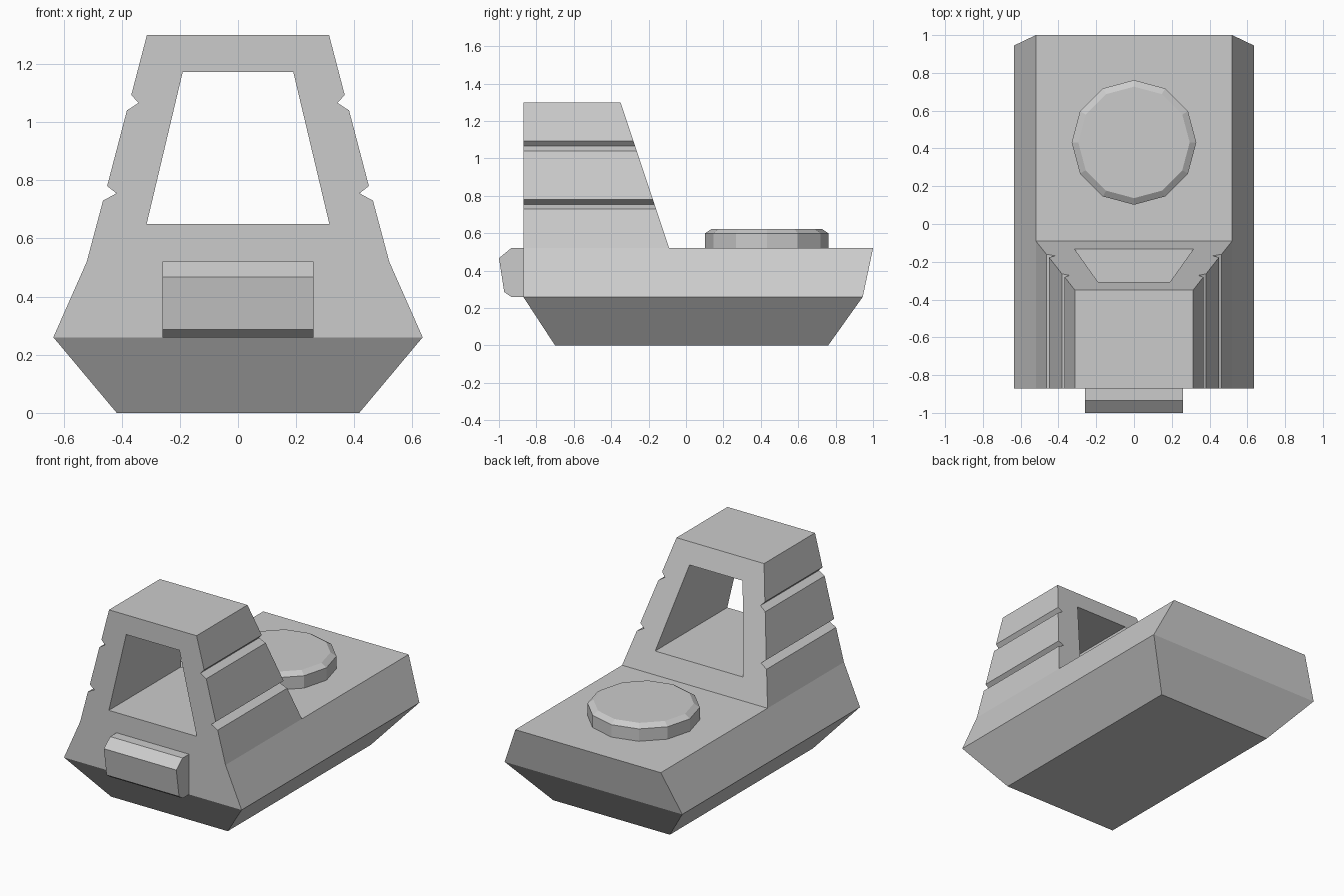
import bpy, bmesh, math

if "Cube" in bpy.data.objects:
    bpy.data.objects.remove(bpy.data.objects["Cube"])


def make(name, verts, faces):
    mesh = bpy.data.meshes.new(name)
    mesh.from_pydata(verts, [], faces)
    bm = bmesh.new()
    bm.from_mesh(mesh)
    bmesh.ops.recalc_face_normals(bm, faces=bm.faces)
    bm.to_mesh(mesh)
    bm.free()
    obj = bpy.data.objects.new(name, mesh)
    bpy.context.collection.objects.link(obj)
    return obj


def bridge(n, start=0, skip=()):
    """Quads joining two consecutive rings of n points."""
    return [(start + i, start + (i + 1) % n, start + n + (i + 1) % n, start + n + i)
            for i in range(n) if i not in skip]


DECK_Z, FRONT, TOWER_BACK = 0.52, -0.87, -0.09

# Hull: three rectangular rings (half width, front y, back y, z), deck behind the tower
verts = []
for w, y0, y1, z in [(0.417, -0.70, 0.76, 0), (0.635, FRONT, 0.945, 0.26), (0.52, FRONT, 1.0, DECK_Z)]:
    verts += [(-w, y0, z), (w, y0, z), (w, y1, z), (-w, y1, z)]
verts += [(-0.52, TOWER_BACK, DECK_Z), (0.52, TOWER_BACK, DECK_Z)]
sides = bridge(4) + bridge(4, 4, skip=(1, 3))
sides += [(5, 6, 10, 13, 9), (7, 4, 8, 12, 11)]
make("hull", verts, sides + [(0, 1, 2, 3), (12, 13, 10, 11)])

# Tower: right half of the arch with grooved flank and window, sloped back, mirrored
arch = [(0, DECK_Z), (0.52, DECK_Z), (0.464, 0.73), (0.418, 0.755), (0.45, 0.78),
        (0.382, 1.04), (0.342, 1.066), (0.367, 1.093), (0.313, 1.30), (0, 1.30),
        (0, 1.173), (0.19, 1.173), (0.314, 0.65), (0, 0.65)]
n = len(arch)
verts = [(x, FRONT, z) for x, z in arch]
verts += [(x, TOWER_BACK - (z - DECK_Z) / 3, z) for x, z in arch]
faces = bridge(n, skip=(0, 9, 13)) + [tuple(range(n)), tuple(range(n, 2 * n))]
tower = make("tower", verts, faces)
tower.modifiers.new("mirror", 'MIRROR').use_clip = True

# Front bumper: side profile (y, z) extruded across x
profile = [(FRONT, 0.26), (-0.935, 0.26), (-0.972, 0.286), (-1.0, 0.467), (-0.935, DECK_Z), (FRONT, DECK_Z)]
n = len(profile)
verts = [(x, y, z) for x in (-0.259, 0.259) for y, z in profile]
make("front_bumper", verts, bridge(n, skip=(5,)) + [tuple(range(n)), tuple(range(n, 2 * n))])

# Round hatch: twelve-sided disc with a chamfered rim
n = 12
verts = [(r * math.cos(math.tau * i / n), 0.432 + r * math.sin(math.tau * i / n), z)
         for r, z in [(0.33, DECK_Z), (0.33, 0.60), (0.295, 0.623)] for i in range(n)]
make("round_hatch", verts, bridge(n) + bridge(n, n) + [tuple(range(2 * n, 3 * n))])
